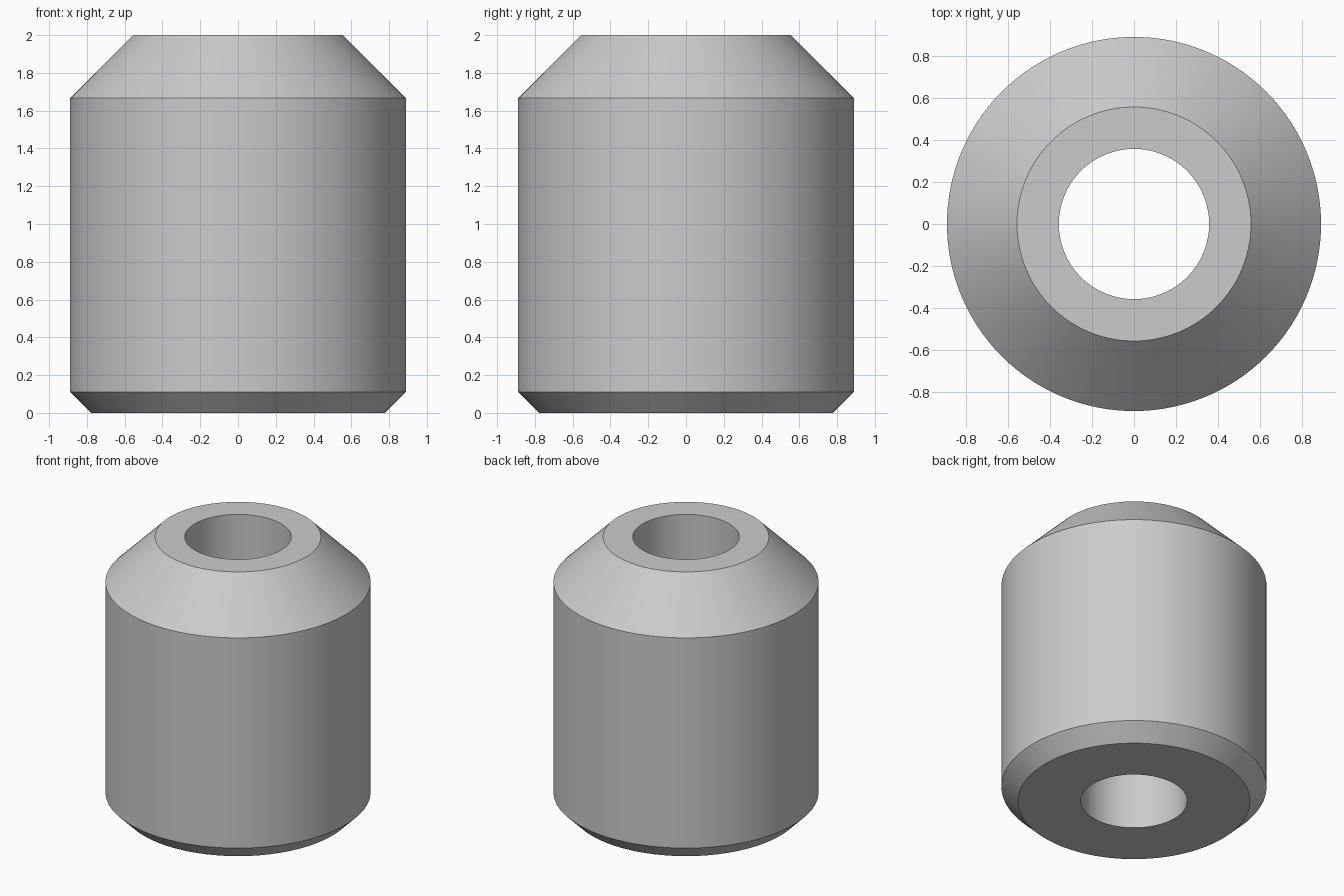
import bpy, bmesh, math

if "Cube" in bpy.data.objects:
    bpy.data.objects.remove(bpy.data.objects["Cube"])

SEGMENTS = 128

# Closed cross-section (radius, height), revolved around z
PROFILE = [(0.357, 0.0), (0.778, 0.0), (0.889, 0.111),
           (0.889, 1.667), (0.556, 2.0), (0.357, 2.0)]

grey = bpy.data.materials.new("plain grey")
grey.diffuse_color = (0.6, 0.6, 0.6, 1.0)
grey.use_nodes = True
grey.node_tree.nodes["Principled BSDF"].inputs["Base Color"].default_value = grey.diffuse_color

# Chamfered bushing with a straight through-hole
bm = bmesh.new()
rings = []
for r, z in PROFILE:
    rings.append([bm.verts.new((r * math.cos(a), r * math.sin(a), z))
                  for a in (2 * math.pi * i / SEGMENTS for i in range(SEGMENTS))])
for k, lower in enumerate(rings):
    upper = rings[(k + 1) % len(rings)]
    for i in range(SEGMENTS):
        j = (i + 1) % SEGMENTS
        bm.faces.new((lower[i], lower[j], upper[j], upper[i]))
bmesh.ops.recalc_face_normals(bm, faces=bm.faces)

mesh = bpy.data.meshes.new("bushing")
bm.to_mesh(mesh)
bm.free()
mesh.materials.append(grey)
bushing = bpy.data.objects.new("bushing", mesh)
bpy.context.collection.objects.link(bushing)

# Smooth walls, crisp chamfer edges
bpy.context.view_layer.objects.active = bushing
bushing.select_set(True)
bpy.ops.object.shade_smooth_by_angle(angle=math.radians(30))
